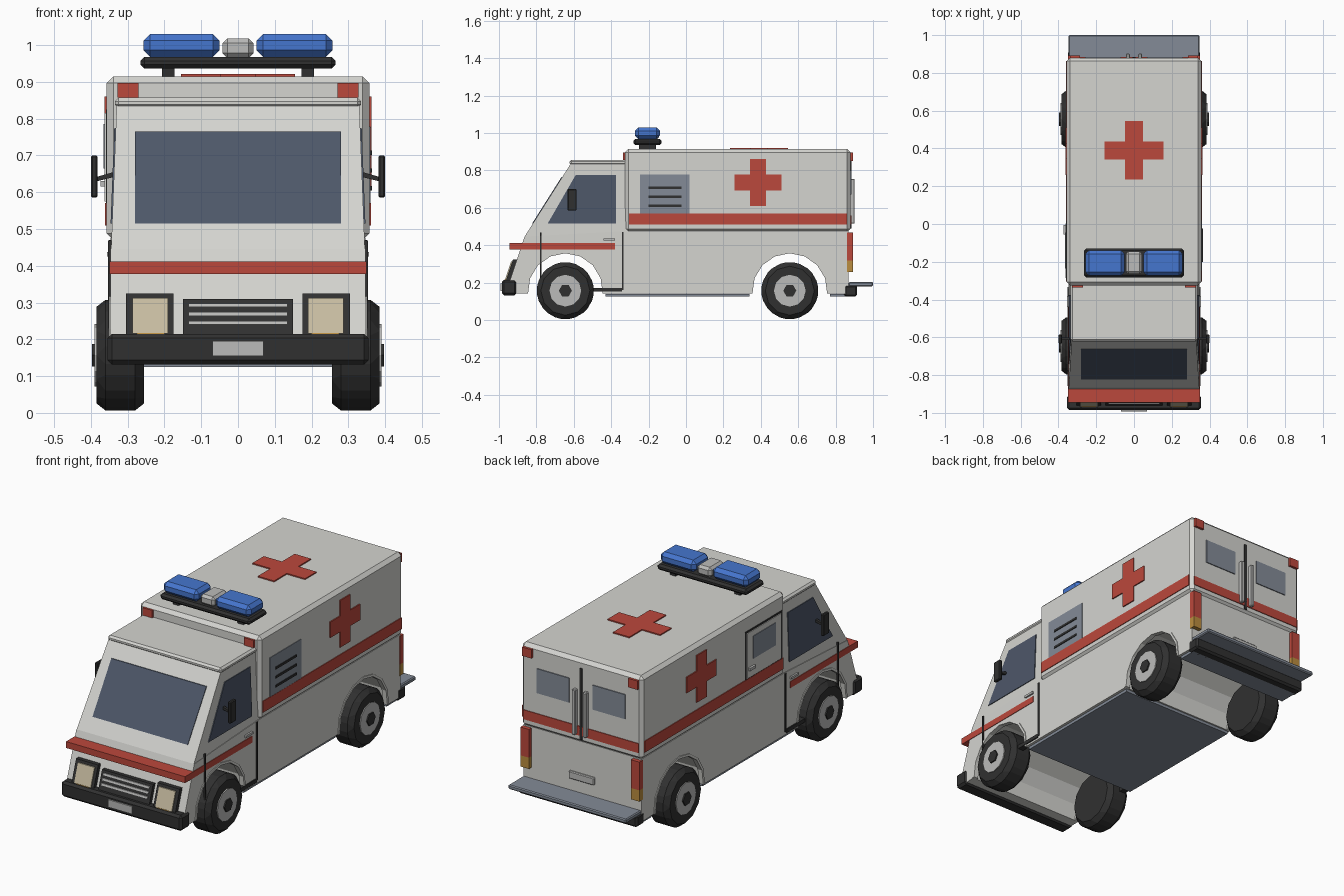
import bpy, bmesh, math
from mathutils import Vector, Matrix

old = bpy.data.objects.get("Cube")
if old:
    bpy.data.objects.remove(old, do_unlink=True)


def material(name, r, g, b):
    m = bpy.data.materials.new(name)
    m.use_nodes = True
    m.diffuse_color = (r, g, b, 1)
    m.node_tree.nodes["Principled BSDF"].inputs["Base Color"].default_value = (r, g, b, 1)
    return m


WHITE = material("body white", .66, .66, .63)
RED = material("signal red", .5, .065, .045)
BLUE = material("beacon blue", .06, .18, .62)
GLASS = material("dark glass", .075, .095, .14)
GREY = material("blue grey", .23, .26, .31)
BLACK = material("black rubber", .03, .03, .03)
SILVER = material("light metal", .5, .5, .49)
CREAM = material("lamp cream", .58, .51, .36)
AMBER = material("amber", .5, .27, .05)
SIDES = (("left", 1), ("right", -1))


def finish(bm, name, mat, bevel=0):
    bmesh.ops.recalc_face_normals(bm, faces=bm.faces)
    if bevel:
        bmesh.ops.bevel(bm, geom=bm.edges[:], offset=bevel, segments=1, affect='EDGES')
    mesh = bpy.data.meshes.new(name)
    bm.to_mesh(mesh)
    bm.free()
    mesh.materials.append(mat)
    ob = bpy.data.objects.new(name, mesh)
    bpy.context.collection.objects.link(ob)
    return ob


def box(name, xs, ys, zs, mat, bevel=0):
    bm = bmesh.new()
    bmesh.ops.create_cube(bm, size=1)
    for v in bm.verts:
        v.co = [sum(r) / 2 + c * abs(r[1] - r[0]) for c, r in zip(v.co, (xs, ys, zs))]
    return finish(bm, name, mat, bevel)


def plate(name, pts, push, mat):
    """Solid made by pushing a flat outline along a vector."""
    bm = bmesh.new()
    face = bm.faces.new([bm.verts.new(p) for p in pts])
    out = bmesh.ops.extrude_face_region(bm, geom=[face])
    verts = [g for g in out["geom"] if isinstance(g, bmesh.types.BMVert)]
    bmesh.ops.translate(bm, verts=verts, vec=Vector(push))
    return finish(bm, name, mat)


def hull(name, pts, mat):
    bm = bmesh.new()
    for p in pts:
        bm.verts.new(p)
    bmesh.ops.convex_hull(bm, input=bm.verts[:])
    bmesh.ops.dissolve_limit(bm, angle_limit=.02, verts=bm.verts[:], edges=bm.edges[:])
    return finish(bm, name, mat)


def disc(name, x0, x1, y, z, r, sides, mat, bevel=0, r2=None):
    bm = bmesh.new()
    turn = Matrix.Translation(((x0 + x1) / 2, y, z)) @ Matrix.Rotation(math.pi / 2, 4, 'Y')
    bmesh.ops.create_cone(bm, cap_ends=True, segments=sides, radius1=r, radius2=r,
                          depth=abs(x1 - x0), matrix=turn)
    return finish(bm, name, mat, bevel)


def arc(cy, cz, r, a0, a1, n):
    return [(cy + r * math.cos(math.radians(a0 + (a1 - a0) * i / n)),
             cz + r * math.sin(math.radians(a0 + (a1 - a0) * i / n))) for i in range(n + 1)]


def cross(cu, cv, l, w):
    return [(cu + a * u, cv + b * v) for a, b, u, v in (
        (1, 1, w, l), (1, 1, w, w), (1, 1, l, w), (1, -1, l, w), (1, -1, w, w), (1, -1, w, l),
        (-1, -1, w, l), (-1, -1, w, w), (-1, -1, l, w), (-1, 1, l, w), (-1, 1, w, w), (-1, 1, w, l))]


AXLES = {"front": -.645, "rear": .555}
AXLE_Z = .157

# Lower body with wheel openings
profile = [(.87, .14), (.87, .475), (-.33, .475), (-.863, .446), (-.885, .38), (-.945, .2), (-.93, .14)]
for y in AXLES.values():
    profile += arc(y, AXLE_Z, .21, 184, -4, 8)
plate("lower_body", [(-.347, y, z) for y, z in profile], (.694, 0, 0), WHITE)
box("floor_pan", (-.335, .335), (-.43, .34), (.125, .14), GREY)
box("rear_floor", (-.335, .335), (.77, .87), (.125, .14), GREY)

# Patient compartment and cab
box("rear_compartment", (-.357, .357), (-.325, .88), (.47, .915), WHITE, .018)
hull("cab", [(s * x, y, z) for s in (1, -1) for x, y, z in (
    (.345, -.863, .446), (.33, -.617, .835), (.33, -.31, .835), (.345, -.31, .446))], WHITE)
box("cab_roof", (-.335, .335), (-.622, -.3), (.828, .857), WHITE, .01)


def screen_y(z):
    return -.863 + (z - .446) * .632


def side_x(z):
    return .345 - (z - .446) * .0386


def nose_y(z):
    return -.885 - (.38 - z) / 3


def nose_plate(name, x0, x1, z0, z1, lift, mat, thick=.02):
    pts = [(x, nose_y(z) - lift, z) for x, z in ((x0, z0), (x1, z0), (x1, z1), (x0, z1))]
    return plate(name, pts, (0, thick, 0), mat)


# Windscreen
plate("windscreen", [(x, screen_y(z) - .004, z) for x, z in (
    (-.28, .515), (.28, .515), (.28, .765), (-.28, .765))], (0, .008, 0), GLASS)

# Nose: red shelf, grille, bumper, plate
box("nose_band", (-.35, .35), (-.945, -.38), (.377, .411), RED)
nose_plate("grille", -.15, .15, .2, .31, .02, BLACK, .03)
for i in range(3):
    z = .24 + i * .024
    nose_plate(f"grille_bar_{i}", -.135, .135, z, z + .01, .025, SILVER)
box("front_bumper", (-.355, .355), (-.985, -.905), (.132, .215), BLACK, .012)
box("front_number_plate", (-.07, .07), (-.992, -.98), (.155, .195), SILVER)

for side, s in SIDES:
    # Lamps on the nose
    nose_plate(f"{side}_headlight_frame", s * .175, s * .305, .205, .325, .022, BLACK, .035)
    nose_plate(f"{side}_headlight", s * .19, s * .287, .216, .312, .028, CREAM)
    nose_plate(f"{side}_indicator", s * .2, s * .275, .207, .217, .03, AMBER)

    # Cab side window, mirror, handle, seams
    plate(f"{side}_cab_window", [(s * (side_x(z) - .004), y, z) for y, z in (
        (-.74, .515), (-.59, .775), (-.375, .775), (-.375, .515))], (s * .008, 0, 0), GLASS)
    box(f"{side}_mirror", (s * .382, s * .4), (-.633, -.585), (.585, .7), BLACK, .004)
    plate(f"{side}_mirror_arm", [(s * x, -.615, z) for x, z in (
        (.33, .643), (.39, .628), (.39, .64), (.33, .657))], (0, .014, 0), BLACK)
    box(f"{side}_cab_handle", (s * .34, s * .356), (-.44, -.38), (.425, .437), SILVER)
    box(f"{side}_door_seam", (s * .34, s * .351), (-.343, -.333), (.16, .47), BLACK)
    box(f"{side}_step", (s * .32, s * .353), (-.5, -.343), (.152, .172), BLACK)
    box(f"{side}_marker_rod", (s * .343, s * .353), (-.781, -.773), (.2, .468), BLACK)

    # Red stripe and cross
    box(f"{side}_stripe", (s * .35, s * .361), (-.305, .862), (.51, .57), RED)
    plate(f"{side}_cross", [(s * .353, y, z) for y, z in cross(.385, .735, .125, .042)],
          (s * .01, 0, 0), RED)

    # Corner lamps front and rear
    box(f"{side}_front_corner_lamp", (s * .27, s * .327), (-.336, -.31), (.857, .897), RED)
    box(f"{side}_rear_corner_lamp", (s * .285, s * .34), (.87, .893), (.85, .897), RED)
    box(f"{side}_tail_lamp", (s * .3, s * .35), (.86, .892), (.318, .468), RED)
    box(f"{side}_tail_indicator", (s * .3, s * .35), (.86, .892), (.258, .318), AMBER)

    # Rear door window and grab bar
    box(f"{side}_rear_window", (s * .07, s * .26), (.87, .885), (.67, .8), GREY)
    box(f"{side}_grab_bar", (s * .022, s * .042), (.875, .902), (.515, .755), SILVER, .004)

    # Wheels and arch lips
    for end, y in AXLES.items():
        disc(f"{end}_{side}_tyre", s * .255, s * .385, y, AXLE_Z, .157, 12, BLACK, .025)
        disc(f"{end}_{side}_wheel_disc", s * .37, s * .39, y, AXLE_Z, .085, 12, SILVER)
        disc(f"{end}_{side}_hub", s * .38, s * .397, y, AXLE_Z, .035, 6, BLACK)
        lip = arc(y, AXLE_Z, .213, -4, 184, 8) + arc(y, AXLE_Z, .2, 184, -4, 8)
        plate(f"{end}_{side}_arch_lip", [(s * .325, a, b) for a, b in lip], (s * .026, 0, 0), WHITE)

# Rear end
box("rear_door_seam", (-.008, .008), (.875, .884), (.49, .87), BLACK)
box("rear_stripe", (-.34, .34), (.87, .884), (.51, .56), RED)
box("rear_plate_holder", (-.075, .075), (.86, .882), (.265, .305), SILVER, .004)
box("rear_bumper", (-.35, .35), (.845, .915), (.125, .188), BLACK, .01)
box("rear_step", (-.347, .347), (.87, 1), (.18, .203), GREY, .005)

# Vent panel on the left flank
box("vent_panel", (.35, .36), (-.245, .018), (.57, .778), GREY)
for i in range(3):
    z = .605 + i * .048
    box(f"vent_slat_{i}", (.355, .364), (-.2, -.025), (z, z + .012), BLACK)

# Side door on the right flank
box("side_door_gap", (-.359, -.35), (-.295, .015), (.57, .825), BLACK)
box("side_door", (-.363, -.35), (-.285, .003), (.574, .815), WHITE)
box("side_door_window", (-.366, -.36), (-.235, -.045), (.665, .785), GREY)
box("side_door_handle", (-.374, -.36), (-.055, -.005), (.615, .63), SILVER)

# Roof cross and beacon bar
plate("roof_cross", [(x, y, .912) for x, y in cross(0, .39, .155, .048)], (0, 0, .009), RED)
for side, s in SIDES:
    box(f"{side}_beacon_mount", (s * .173, s * .207), (-.25, -.16), (.905, .94), BLACK)
    box(f"{side}_beacon", (s * .05, s * .257), (-.273, -.14), (.968, 1.03), BLUE, .018)
box("beacon_base", (-.265, .265), (-.282, -.13), (.936, .968), BLACK, .011)
box("centre_lamp", (-.042, .042), (-.265, -.145), (.965, 1.018), SILVER, .013)
